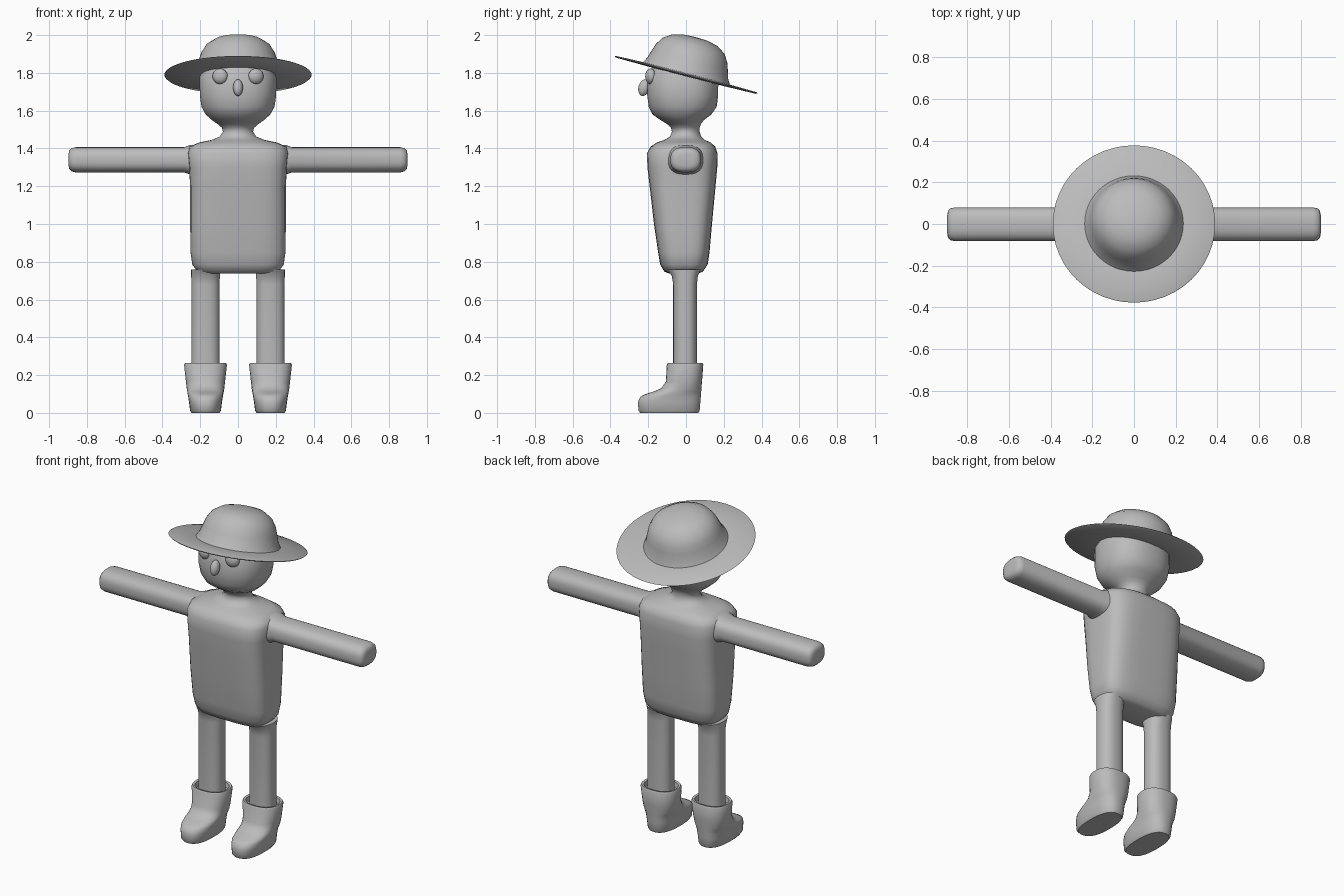
import bpy, bmesh, math
from mathutils import Matrix

grey = bpy.data.materials.new("plain grey")
grey.diffuse_color = (0.5, 0.5, 0.5, 1)


def finish(name, bm, matrix=None, mirror=False, angle=50):
    if matrix:
        bm.transform(matrix)
    bmesh.ops.recalc_face_normals(bm, faces=bm.faces)
    me = bpy.data.meshes.new(name)
    bm.to_mesh(me)
    bm.free()
    me.materials.append(grey)
    ob = bpy.data.objects.new(name, me)
    bpy.context.collection.objects.link(ob)
    bpy.ops.object.select_all(action='DESELECT')
    ob.select_set(True)
    bpy.context.view_layer.objects.active = ob
    bpy.ops.object.shade_smooth_by_angle(angle=math.radians(angle))
    if mirror:
        ob.modifiers.new("Mirror", 'MIRROR')
    return ob


def loft(name, rings, matrix=None, mirror=False, sides=32):
    """Rings are (z, front y, back y, half width, roundness exponent)."""
    bm = bmesh.new()
    loops = []
    for z, y0, y1, rx, n in rings:
        loop = []
        for i in range(sides):
            a = 2 * math.pi * (i + 0.5) / sides
            c, s = math.cos(a), math.sin(a)
            x = math.copysign(abs(c) ** (2 / n), c) * rx
            y = math.copysign(abs(s) ** (2 / n), s) * (y1 - y0) / 2 + (y0 + y1) / 2
            loop.append(bm.verts.new((x, y, z)))
        loops.append(loop)
    for a, b in zip(loops, loops[1:]):
        for i in range(sides):
            j = (i + 1) % sides
            bm.faces.new((a[i], a[j], b[j], b[i]))
    bm.faces.new(loops[0][::-1])
    bm.faces.new(loops[-1])
    return finish(name, bm, matrix, mirror)


def ball(name, centre, radii, rot, mirror=False):
    bm = bmesh.new()
    bmesh.ops.create_uvsphere(bm, u_segments=24, v_segments=14, radius=1)
    finish(name, bm, Matrix.Translation(centre) @ rot @ Matrix.Diagonal((*radii, 1)), mirror)


# Torso, neck and head in one skin
loft("body_and_head", [
    (0.738, -0.09, 0.065, 0.18, 3.5), (0.748, -0.115, 0.09, 0.215, 3.5),
    (0.785, -0.137, 0.115, 0.243, 3.5), (0.85, -0.148, 0.125, 0.252, 3.7),
    (1.0, -0.17, 0.138, 0.254, 3.8), (1.2, -0.193, 0.157, 0.254, 3.8),
    (1.3, -0.205, 0.166, 0.26, 3.6), (1.375, -0.207, 0.167, 0.268, 3.4),
    (1.41, -0.188, 0.156, 0.258, 3), (1.432, -0.155, 0.13, 0.205, 2.6),
    (1.445, -0.115, 0.1, 0.14, 2.3), (1.463, -0.085, 0.08, 0.097, 2),
    (1.488, -0.075, 0.073, 0.08, 2), (1.51, -0.08, 0.073, 0.086, 2),
    (1.53, -0.102, 0.08, 0.11, 2), (1.55, -0.135, 0.095, 0.138, 2.1),
    (1.58, -0.178, 0.135, 0.172, 2.2), (1.62, -0.198, 0.163, 0.194, 2.3),
    (1.68, -0.206, 0.171, 0.203, 2.4), (1.78, -0.205, 0.172, 0.204, 2.4),
    (1.85, -0.17, 0.15, 0.17, 2.2), (1.89, -0.1, 0.1, 0.1, 2)])

# Outstretched arms, flared where they join the shoulders
loft("arms", [
    (0.2, -0.1, 0.095, 0.082, 2.6), (0.255, -0.095, 0.09, 0.078, 2.6),
    (0.285, -0.083, 0.08, 0.067, 2.6), (0.86, -0.083, 0.08, 0.067, 2.6),
    (0.882, -0.078, 0.075, 0.061, 2.6), (0.893, -0.066, 0.063, 0.05, 2.5),
    (0.897, -0.045, 0.042, 0.032, 2.4)],
    Matrix.Translation((0, 0, 1.34)) @ Matrix.Rotation(math.pi / 2, 4, 'Y'), True)

# Legs
to_leg = Matrix.Translation((0.172, 0, 0))
loft("legs", [
    (0.2, -0.068, 0.058, 0.075, 2.4), (0.68, -0.068, 0.058, 0.075, 2.4),
    (0.725, -0.075, 0.063, 0.076, 2.4), (0.76, -0.1, 0.08, 0.076, 2.4)], to_leg, True)

# Boots with an open collar
loft("boots", [
    (0.0, -0.243, 0.066, 0.074, 2.5), (0.012, -0.253, 0.073, 0.082, 2.5),
    (0.06, -0.254, 0.077, 0.088, 2.5), (0.085, -0.243, 0.079, 0.092, 2.5),
    (0.1, -0.215, 0.08, 0.095, 2.4), (0.112, -0.175, 0.081, 0.097, 2.4),
    (0.13, -0.132, 0.082, 0.1, 2.4), (0.165, -0.107, 0.085, 0.104, 2.4),
    (0.255, -0.102, 0.092, 0.114, 2.4), (0.265, -0.097, 0.087, 0.109, 2.4),
    (0.262, -0.085, 0.075, 0.096, 2.4), (0.235, -0.08, 0.07, 0.09, 2.4)], to_leg, True)

# Eyes and nose
ball("eyes", (0.095, -0.188, 1.782), (0.041, 0.027, 0.041),
     Matrix.Rotation(math.radians(15), 4, 'Z'), True)
ball("nose", (0, -0.222, 1.722), (0.026, 0.03, 0.045),
     Matrix.Rotation(math.radians(-15), 4, 'X'))

# Tilted round hat, turned from one profile
profile = [(0, -0.008), (0.2, -0.008), (0.384, -0.005), (0.39, 0), (0.384, 0.004),
           (0.237, 0.008), (0.222, 0.035), (0.208, 0.08), (0.195, 0.118),
           (0.17, 0.158), (0.124, 0.189), (0.065, 0.203), (0, 0.206)]
bm = bmesh.new()
pts = [bm.verts.new((r, 0, z)) for r, z in profile]
edges = [bm.edges.new(e) for e in zip(pts, pts[1:])]
bmesh.ops.spin(bm, geom=pts + edges, cent=(0, 0, 0), axis=(0, 0, 1),
               angle=2 * math.pi, steps=48, use_duplicate=False)
bmesh.ops.remove_doubles(bm, verts=bm.verts, dist=0.0005)
finish("hat", bm, Matrix.Translation((0, 0, 1.79)) @ Matrix.Rotation(math.radians(-14.5), 4, 'X'))
